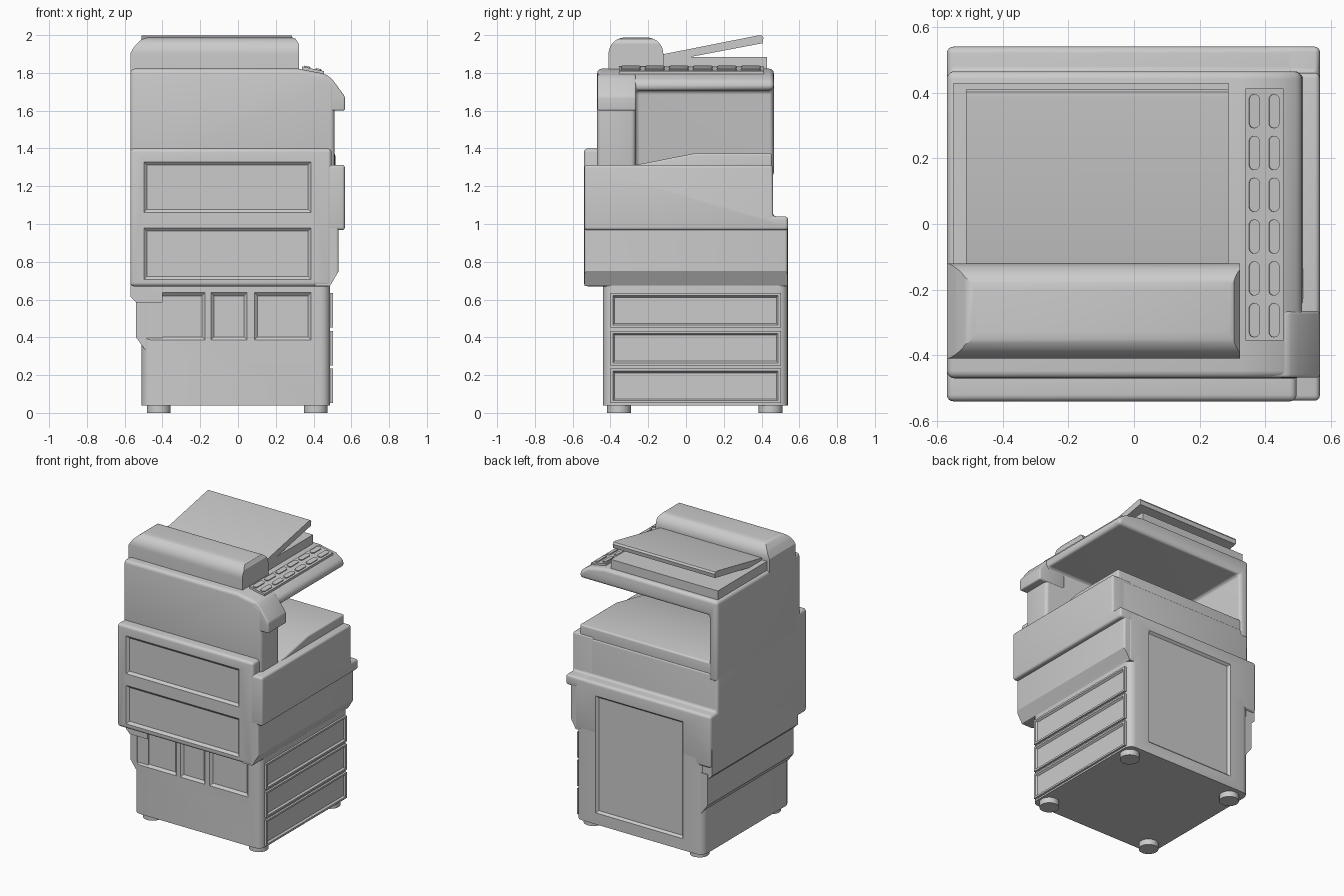
import bpy, bmesh, math
from mathutils import Vector

if "Cube" in bpy.data.objects:
    bpy.data.objects.remove(bpy.data.objects["Cube"])

AX = {'x': lambda u, v, d: (d, u, v), 'y': lambda u, v, d: (u, d, v), 'z': lambda u, v, d: (u, v, d)}


def finish(name, bm):
    bmesh.ops.recalc_face_normals(bm, faces=bm.faces)
    me = bpy.data.meshes.new(name)
    bm.to_mesh(me)
    bm.free()
    ob = bpy.data.objects.new(name, me)
    bpy.context.collection.objects.link(ob)
    return ob


def prism(name, pts, axis, lo, hi, bevel=0, along=None, segs=4):
    """Extrude a 2D profile along an axis, rounding all edges or only those along one axis."""
    bm = bmesh.new()
    rings = [[bm.verts.new(AX[axis](u, v, d)) for u, v in pts] for d in (lo, hi)]
    bm.faces.new(rings[0])
    bm.faces.new(rings[1])
    n = len(pts)
    for i in range(n):
        j = (i + 1) % n
        bm.faces.new((rings[0][i], rings[0][j], rings[1][j], rings[1][i]))
    bmesh.ops.recalc_face_normals(bm, faces=bm.faces)
    if bevel:
        edges = [e for e in bm.edges if e.calc_face_angle(0) > math.radians(25)]
        if along:
            k = 'xyz'.index(along)
            edges = [e for e in edges if abs((e.verts[0].co - e.verts[1].co).normalized()[k]) > .99]
        bmesh.ops.bevel(bm, geom=edges, offset=bevel, segments=segs, profile=.5, affect='EDGES', clamp_overlap=True)
    return finish(name, bm)


def box(name, x0, x1, y0, y1, z0, z1, bevel=0, along=None):
    return prism(name, [(x0, y0), (x1, y0), (x1, y1), (x0, y1)], 'z', z0, z1, bevel, along)


def apply_mod(ob, mod):
    bpy.context.view_layer.objects.active = ob
    bpy.ops.object.modifier_apply(modifier=mod.name)


def boolean(ob, cutter, op='DIFFERENCE'):
    m = ob.modifiers.new('bool', 'BOOLEAN')
    m.operation, m.object, m.solver = op, cutter, 'EXACT'
    apply_mod(ob, m)


def recess(obs, axis, face, s, a0, a1, b0, b1, margin=.018, depth=.015):
    """Sink a slope-sided rectangular panel into a flat face."""
    bm = bmesh.new()
    for d, g in ((face + s * .001, 0), (face - s * depth, margin)):
        for u in (a0 + g, a1 - g):
            for v in (b0 + g, b1 - g):
                bm.verts.new(AX[axis](u, v, d))
    bmesh.ops.convex_hull(bm, input=bm.verts)
    cutter = finish('panel_cutter', bm)
    for ob in obs:
        boolean(ob, cutter)
    bpy.data.objects.remove(cutter)


# feet
for i, (x, y) in enumerate([(-.42, -.355), (.412, -.355), (-.42, .448), (.412, .448)]):
    bm = bmesh.new()
    bmesh.ops.create_cone(bm, cap_ends=True, segments=32, radius1=.063, radius2=.063, depth=.05)
    finish(f'foot_{i + 1}', bm).location = (x, y, .025)

# base cabinet and hand-grip wedge on its left side
cabinet = box('base_cabinet', -.51, .488, -.44, .54, .04, .72, .05, 'z')
prism('left_wedge', [(-.54, .62), (-.54, .4), (-.4, .21), (-.4, .62)], 'y', -.43, .53)

# main body: overhanging front, low tray deck and rear ledge
core = prism('main_body', [(-.54, .67), (-.54, 1.4), (-.4, 1.4), (-.4, 1.305), (.46, 1.305), (.46, 1.04),
                           (.54, 1.04), (.54, .67)], 'x', -.57, .495, .02)
prism('left_skirt', [(-.57, .8), (-.57, .615), (-.54, .585), (-.4, .585), (-.4, .8)], 'y', -.44, .525)
prism('right_lower_side', [(.4, .98), (.533, .98), (.533, .75), (.487, .672), (.4, .672)], 'y', -.538, .538,
      .015, 'z')
prism('right_upper_side', [(-.538, .967), (-.538, 1.313), (.46, 1.313), (.46, 1.04), (.54, 1.04), (.54, .967)],
      'x', .4, .566, .016)

# sunken front and rear panels
for z0, z1 in ((1.06, 1.33), (.705, .98)):
    recess([core], 'y', -.54, -1, -.5, .388, z0, z1)
for x0, x1 in ((-.5, -.173), (-.145, .05), (.085, .388)):
    recess([cabinet], 'y', -.44, -1, x0, x1, .385, .638)
recess([core, cabinet], 'y', .54, 1, -.355, .33, .12, .95, margin=.015)

# paper drawers on the right side
for i, z0 in enumerate((.052, .252, .452)):
    drawer = box(f'paper_drawer_{i + 1}', .45, .502, -.4, .502, z0, z0 + .182)
    recess([drawer], 'x', .502, 1, -.388, .488, z0 + .012, z0 + .17, margin=.01, depth=.012)

# output tray with sloping top
prism('output_tray', [(-.3, 1.25), (-.3, 1.305), (-.27, 1.312), (.05, 1.375), (.455, 1.375), (.455, 1.25)],
      'x', -.54, .515, .012)

# scanner housing, hollowed open to the right and back
scanner = prism('scanner_housing', [(-.57, 1.25), (-.57, 1.822), (.32, 1.822), (.45, 1.797), (.512, 1.755),
                                    (.512, 1.25)], 'y', -.47, .465)
cavity = box('cavity_cutter', -.5, .8, -.268, .8, 1.1, 1.708)
boolean(scanner, cavity)
bpy.data.objects.remove(cavity)
bev = scanner.modifiers.new('round', 'BEVEL')
bev.width, bev.segments, bev.limit_method, bev.angle_limit = .024, 4, 'ANGLE', math.radians(30)
apply_mod(scanner, bev)

# protruding front corner of the console
prism('console_corner', [(.36, 1.6), (.36, 1.805), (.47, 1.79), (.5, 1.765), (.566, 1.675), (.566, 1.6)],
      'y', -.468, -.265, .01)

# button strip with two columns of pill buttons
prism('button_strip', [(.34, 1.78), (.34, 1.834), (.455, 1.809), (.455, 1.76)], 'y', -.355, .412)
tilt = math.atan2(.025, .115)
arc = [math.pi * i / 10 for i in range(11)]
pill = [(.016 * math.cos(a), .036 + .016 * math.sin(a)) for a in arc]
pill += [(-u, -v) for u, v in pill]
for col, x in enumerate((.366, .426)):
    for row in range(6):
        b = prism(f'button_{col + 1}_{row + 1}', pill, 'z', -.01, .007)
        b.location = (x, -.293 + row * .1273, 1.834 - (x - .34) * math.tan(tilt))
        b.rotation_euler = (0, tilt, 0)

# document feeder: rounded section trimmed by a rounded side outline
feeder = prism('document_feeder', [(-.41, 1.79), (-.12, 1.79), (-.12, 1.9)]
               + [(-.205 + .085 * math.cos(a / 2), 1.9 + .087 * math.sin(a / 2)) for a in arc[1:]]
               + [(-.325 - .085 * math.sin(a / 2), 1.9 + .087 * math.cos(a / 2)) for a in arc],
               'x', -.6, .4)
outline = prism('feeder_cutter', [(-.57, 1.75), (-.57, 1.905), (-.545, 1.945), (-.515, 1.975), (-.475, 1.99),
                                  (.28, 1.99), (.305, 1.98), (.322, 1.955), (.322, 1.75)], 'y', -.6, .1)
boolean(feeder, outline, 'INTERSECT')
bpy.data.objects.remove(outline)

# platen lid and tilted document tray
box('platen_lid', -.55, .287, -.2, .43, 1.8, 1.885)
prism('document_tray', [(-.15, 1.85), (-.15, 1.893), (.385, 1.999), (.402, 1.998), (.41, 1.985), (.405, 1.957),
                        (0, 1.88)], 'x', -.512, .287, .01, 'z')

# smooth rounded surfaces, keep creases sharp
for ob in bpy.data.objects:
    ob.select_set(True)
bpy.context.view_layer.objects.active = scanner
bpy.ops.object.shade_smooth_by_angle(angle=math.radians(30))
